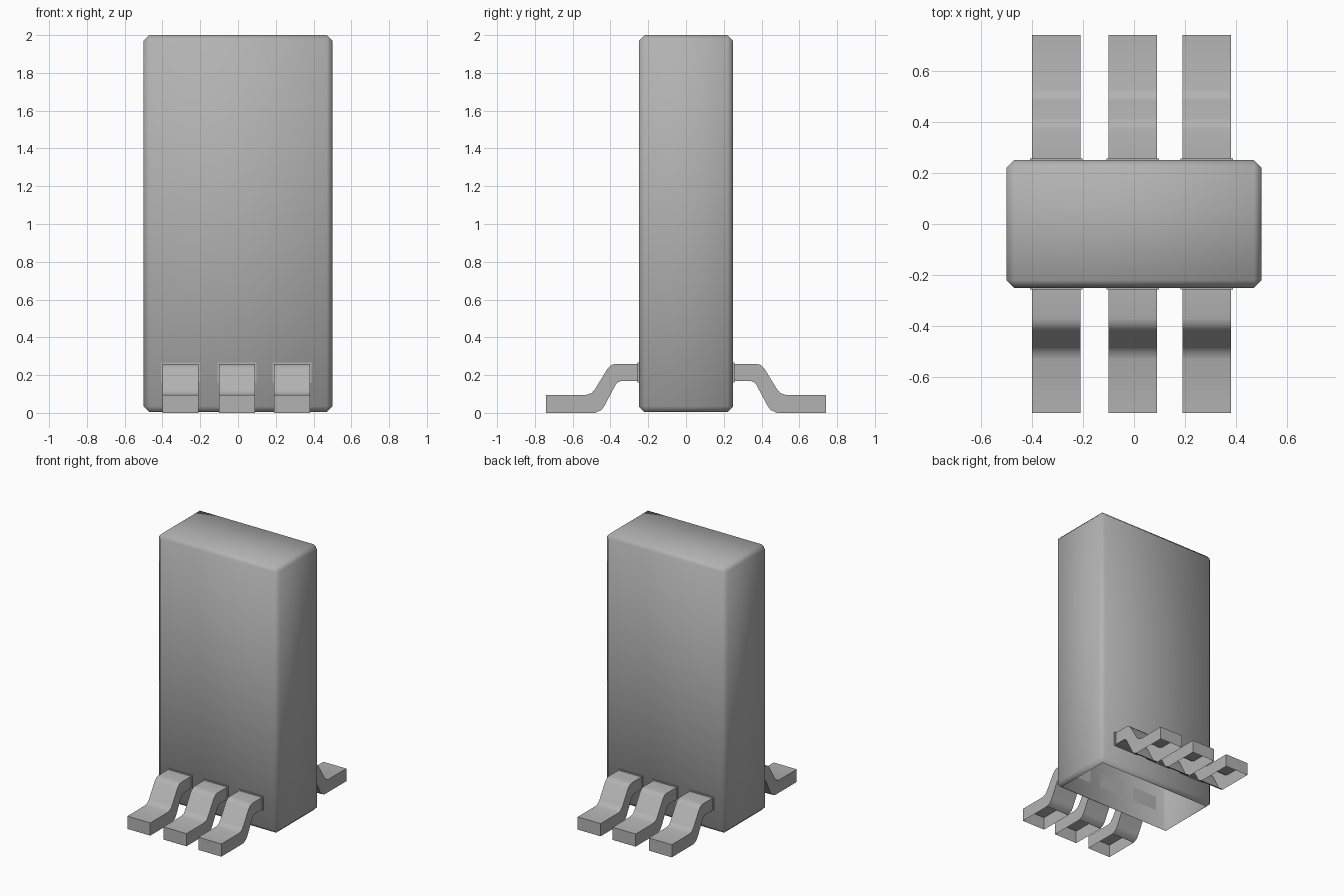
import bpy, bmesh, math

if "Cube" in bpy.data.objects:
    bpy.data.objects.remove(bpy.data.objects["Cube"])

grey = bpy.data.materials.new("dark_grey")
grey.diffuse_color = (0.45, 0.45, 0.45, 1)
grey.use_nodes = True
grey.node_tree.nodes["Principled BSDF"].inputs["Base Color"].default_value = grey.diffuse_color


def finish(name, bm, angle=42):
    bmesh.ops.recalc_face_normals(bm, faces=bm.faces)
    mesh = bpy.data.meshes.new(name)
    bm.to_mesh(mesh)
    bm.free()
    mesh.materials.append(grey)
    obj = bpy.data.objects.new(name, mesh)
    bpy.context.collection.objects.link(obj)
    bpy.ops.object.select_all(action='DESELECT')
    bpy.context.view_layer.objects.active = obj
    obj.select_set(True)
    bpy.ops.object.shade_smooth_by_angle(angle=math.radians(angle))
    return obj


def box(lo, hi):
    bm = bmesh.new()
    bmesh.ops.create_cube(bm, size=1)
    for v in bm.verts:
        v.co = [(a + b) / 2 + c * (b - a) for a, b, c in zip(lo, hi, v.co)]
    bm.normal_update()
    return bm


# Bent strip profile (y, z): upper and lower outlines, from body to foot tip
UPPER = [(0.25, 0.26), (0.37, 0.26), (0.395, 0.254), (0.415, 0.235),
         (0.482, 0.125), (0.50, 0.105), (0.53, 0.095), (0.74, 0.095)]
LOWER = [(0.25, 0.168), (0.345, 0.168), (0.36, 0.162), (0.372, 0.15),
         (0.43, 0.04), (0.447, 0.016), (0.48, 0.0), (0.74, 0.0)]


def lead(name, x0, x1, side):
    bm = bmesh.new()
    rings = [[bm.verts.new((x, side * y, z)) for x, (y, z) in
              ((x0, u), (x1, u), (x1, l), (x0, l))]
             for u, l in zip(UPPER, LOWER)]
    last = len(rings) - 2
    for i in range(last + 1):
        a, b = rings[i], rings[i + 1]
        for k in range(4):
            # the flat foot is hollow and open underneath
            if i == last and k == 2:
                continue
            n = (k + 1) % 4
            bm.faces.new((a[k], a[n], b[n], b[k]))
    bm.faces.new(rings[-1])
    return finish(name, bm)


# Main block: hollow shell with chamfered edges, open underneath
bm = box((-0.5, -0.25, 0.005), (0.5, 0.25, 2.0))
bmesh.ops.bevel(bm, geom=bm.edges[:], offset=0.03, segments=1,
                profile=0.5, affect='EDGES')
base = min(bm.faces, key=lambda f: f.calc_center_median().z)
bmesh.ops.delete(bm, geom=[base], context='FACES_ONLY')
finish("body", bm, 60)

# Three leads with thin collars on the front and back
for side, label in ((-1, "front"), (1, "back")):
    for i, x in enumerate((-0.305, -0.005, 0.285)):
        lead(f"{label}_lead_{i + 1}", x - 0.095, x + 0.095, side)
        y0, y1 = sorted((side * 0.25, side * 0.257))
        finish(f"{label}_collar_{i + 1}",
               box((x - 0.103, y0, 0.16), (x + 0.103, y1, 0.268)))
